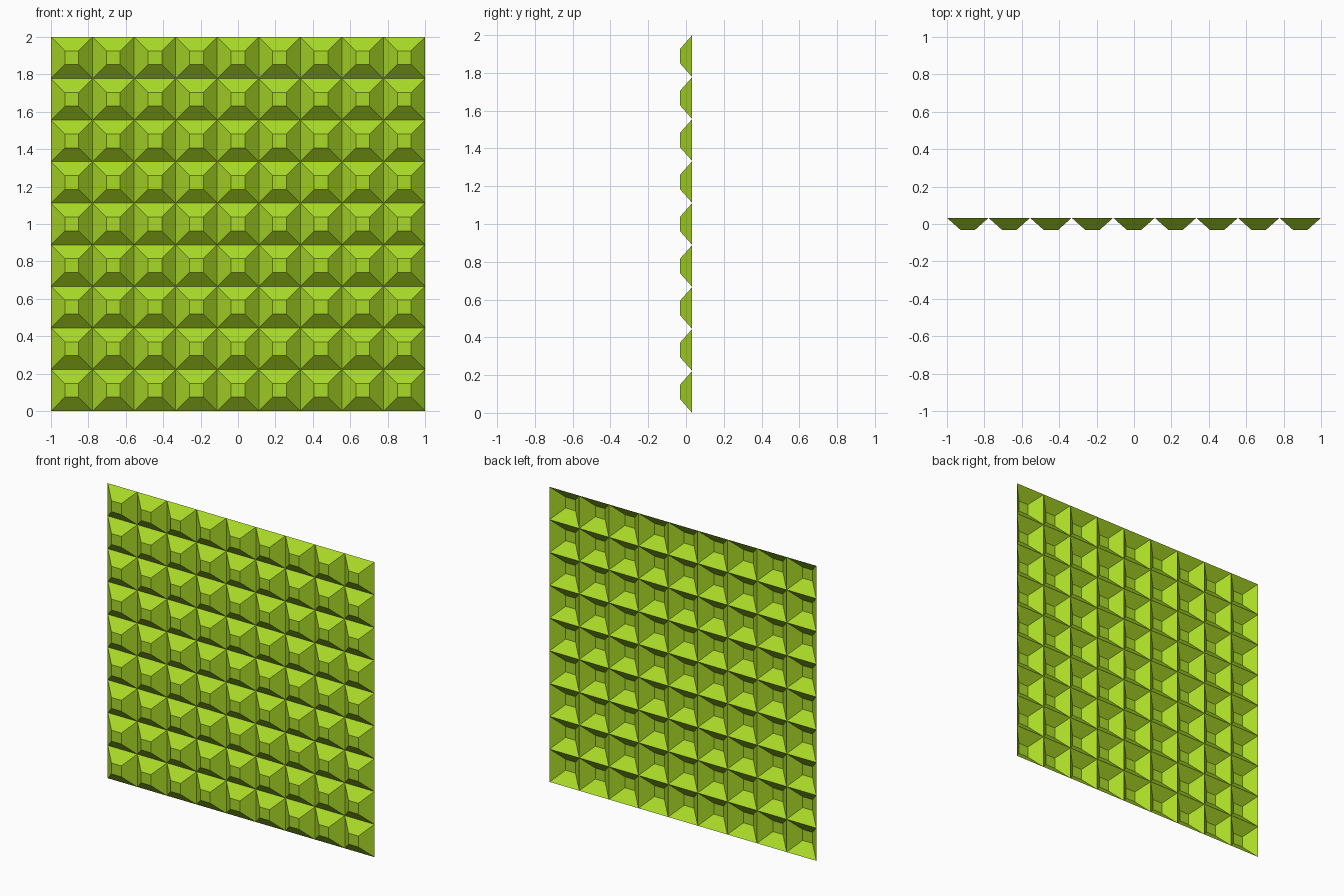
import bpy

cube = bpy.data.objects.get("Cube")
if cube:
    bpy.data.objects.remove(cube, do_unlink=True)

COUNT = 9
CELL = 2 / COUNT
RIM = CELL / 2          # half width of the open base
TIP = CELL / 6          # half width of the flat tip
DEPTH = 0.033           # half of the panel depth

# Flat lime green
lime = bpy.data.materials.new("lime_green")
lime.use_nodes = True
colour = (0.40, 0.70, 0.02, 1)
lime.diffuse_color = colour
lime.node_tree.nodes["Principled BSDF"].inputs["Base Color"].default_value = colour


def square(half, y):
    """Corners counter-clockwise as seen from the front."""
    return [(sx * half, y, sz * half)
            for sx, sz in ((-1, -1), (1, -1), (1, 1), (-1, 1))]


# One hollow stud: four sloping walls and a flat tip, open at the back
verts = square(RIM, DEPTH) + square(TIP, -DEPTH)
faces = [(4, 5, 6, 7)]
for i in range(4):
    j = (i + 1) % 4
    faces.append((i, j, j + 4, i + 4))
mesh = bpy.data.meshes.new("studded_panel")
mesh.from_pydata(verts, [], faces)
mesh.materials.append(lime)
mesh.update()

panel = bpy.data.objects.new("studded_panel", mesh)
bpy.context.collection.objects.link(panel)
panel.location = (-1 + RIM, 0, RIM)

# Repeat the stud into columns, then rows, joined at the rims
for name, offset in (("columns", (CELL, 0, 0)), ("rows", (0, 0, CELL))):
    array = panel.modifiers.new(name, 'ARRAY')
    array.count = COUNT
    array.use_relative_offset = False
    array.use_constant_offset = True
    array.constant_offset_displace = offset
weld = panel.modifiers.new("join_rims", 'WELD')
weld.merge_threshold = 0.001
